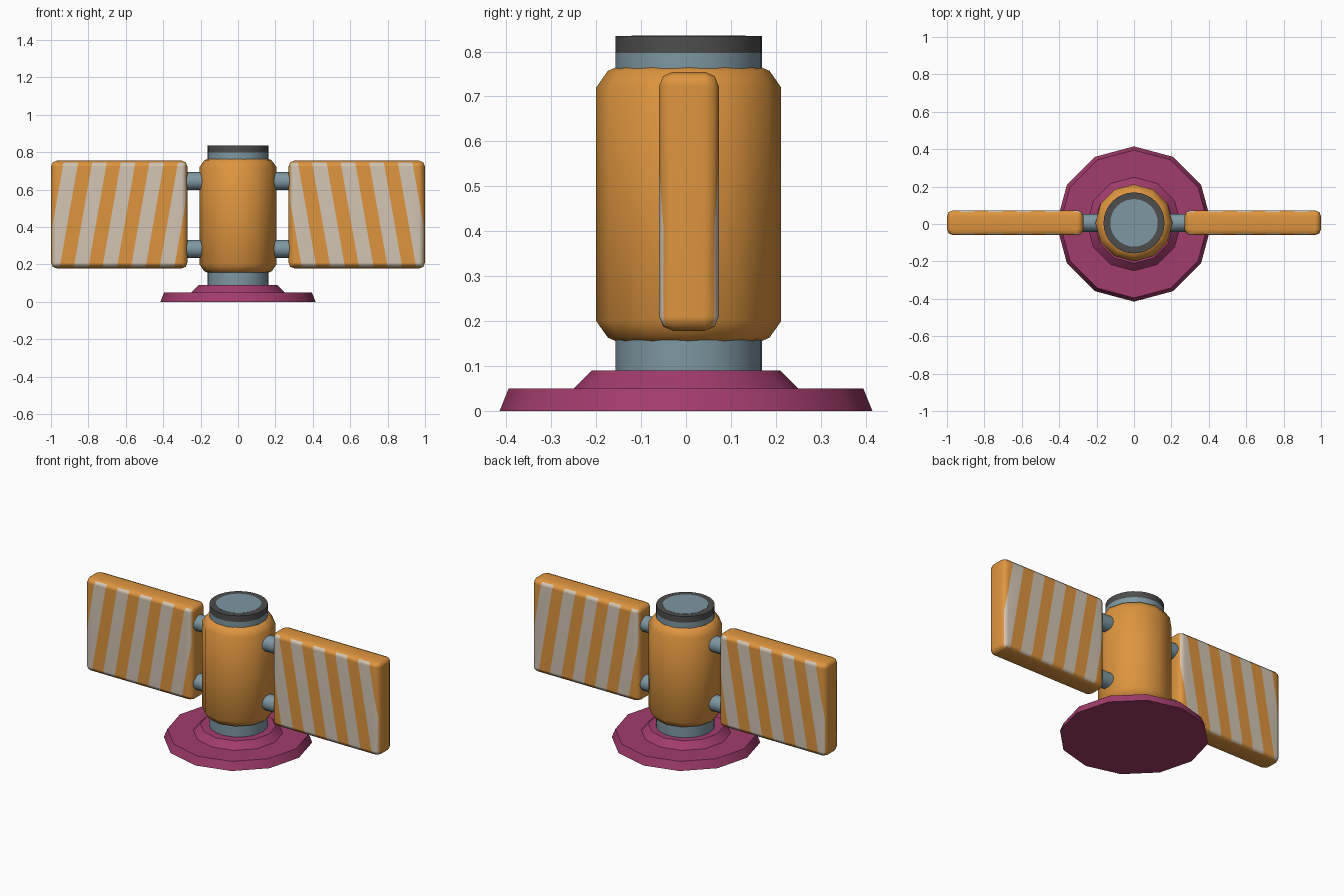
import bpy, bmesh
from math import radians, cos, sin, tau
from mathutils import Vector, Matrix

if "Cube" in bpy.data.objects:
    bpy.data.objects.remove(bpy.data.objects["Cube"], do_unlink=True)

AXIS_Y = 0.006


def material(name, rgb):
    m = bpy.data.materials.new(name)
    m.use_nodes = True
    color = (*rgb, 1)
    m.diffuse_color = color
    m.node_tree.nodes["Principled BSDF"].inputs["Base Color"].default_value = color
    return m


orange = material("orange", (0.73, 0.30, 0.05))
cream = material("cream stripe", (0.65, 0.56, 0.45))
steel = material("blue grey", (0.21, 0.31, 0.36))
dark = material("dark grey", (0.075, 0.075, 0.075))
plum = material("plum", (0.36, 0.045, 0.15))


def finish(name, bm, mats, angle=35):
    mesh = bpy.data.meshes.new(name)
    bmesh.ops.recalc_face_normals(bm, faces=bm.faces)
    bm.to_mesh(mesh)
    bm.free()
    for m in mats:
        mesh.materials.append(m)
    mesh.shade_smooth()
    mesh.set_sharp_from_angle(angle=radians(angle))
    ob = bpy.data.objects.new(name, mesh)
    bpy.context.collection.objects.link(ob)
    return ob


def lathe(name, profile, sides, mats, bands=None, y=0.0):
    """Closed solid of revolution; bands gives a material slot per profile step."""
    bm = bmesh.new()
    rings = []
    for r, z in profile:
        rings.append([bm.verts.new((r * cos(tau * i / sides), y + r * sin(tau * i / sides), z))
                      for i in range(sides)])
    for k, (a, b) in enumerate(zip(rings, rings[1:])):
        for i in range(sides):
            j = (i + 1) % sides
            f = bm.faces.new((a[i], a[j], b[j], b[i]))
            f.material_index = bands[k] if bands else 0
    bm.faces.new(rings[0][::-1])
    bm.faces.new(rings[-1])
    return finish(name, bm, mats)


# Stepped twelve-sided foot
lathe("base", [(0.415, 0), (0.395, 0.05), (0.25, 0.05), (0.21, 0.09)], 12, [plum])

# Central post with a dark rim around its top
lathe("post", [(0.163, 0.06), (0.163, 0.797), (0.163, 0.835), (0.127, 0.835)], 32,
      [steel, dark], [0, 1, 1], AXIS_Y)

# Sleeve with tapered ends
lathe("body", [(0.155, 0.152), (0.18, 0.163), (0.206, 0.2),
               (0.206, 0.72), (0.18, 0.757), (0.155, 0.768)], 12, [orange], y=AXIS_Y)


def striped_panel(name, side):
    bm = bmesh.new()
    low, high = Vector((0.27, -0.06, 0.178)), Vector((1.0, 0.073, 0.755))
    bmesh.ops.create_cube(bm, size=1, matrix=Matrix.Translation((low + high) / 2)
                          @ Matrix.Diagonal((*(high - low), 1)))
    bmesh.ops.bevel(bm, geom=bm.edges[:], offset=0.032, segments=2, profile=0.5,
                    affect='EDGES')
    # Cut along both edges of each slanted stripe
    slant, first, pitch, half = 0.175, 0.28, 0.153, 0.039
    for n in range(6):
        for edge in (-half, half):
            broad = [f for f in bm.faces if abs(f.normal.y) > 0.6]
            geom = broad + list({e for f in broad for e in f.edges}) \
                + list({v for f in broad for v in f.verts})
            bmesh.ops.bisect_plane(bm, geom=geom, dist=1e-5,
                                   plane_co=(first + n * pitch + edge, 0, high.z),
                                   plane_no=(1, 0, slant))
            bm.normal_update()
    for f in bm.faces:
        c = f.calc_center_median()
        u = c.x + slant * (c.z - high.z) - first + pitch / 2
        if abs(f.normal.y) > 0.6 and abs(u % pitch - pitch / 2) < half:
            f.material_index = 1
    bmesh.ops.scale(bm, vec=(side, 1, 1), verts=bm.verts)
    ob = finish(name, bm, [orange, cream], 50)
    ob.modifiers.new("even shading", 'WEIGHTED_NORMAL').keep_sharp = True


def rod(name, side, z):
    bm = bmesh.new()
    bmesh.ops.create_cone(bm, cap_ends=True, segments=16, radius1=0.048, radius2=0.048,
                          depth=0.14,
                          matrix=Matrix.Translation((side * 0.22, AXIS_Y, z))
                          @ Matrix.Rotation(radians(90), 4, 'Y'))
    finish(name, bm, [steel])


# Side panels, each held by two rods
for label, side in (("left", 1), ("right", -1)):
    striped_panel(label + "_panel", side)
    rod(label + "_upper_rod", side, 0.645)
    rod(label + "_lower_rod", side, 0.283)

# Pale lid inside the dark rim
lathe("top_disc", [(0.127, 0.83), (0.127, 0.836)], 32, [steel], y=AXIS_Y)
